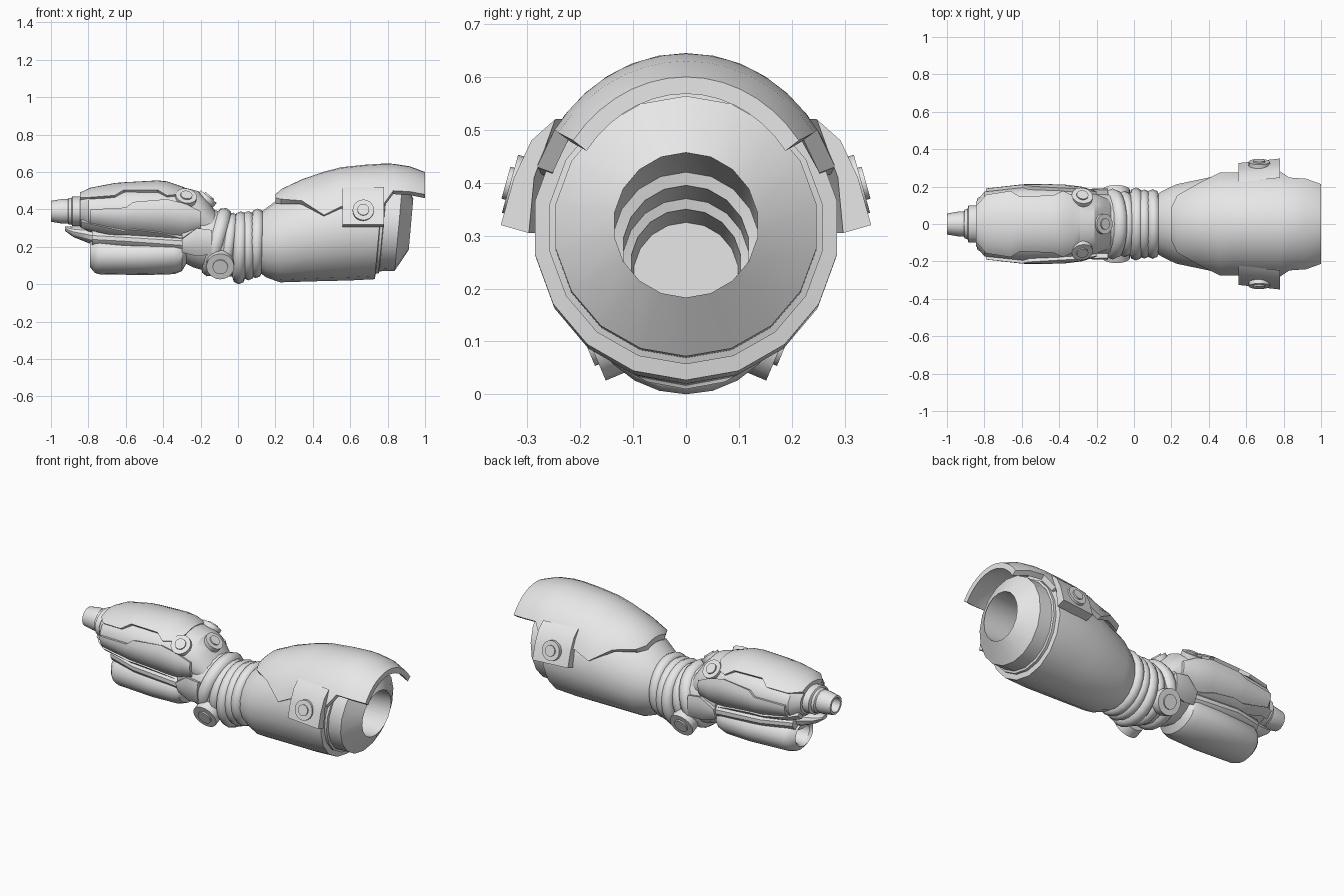
import bpy, bmesh, math
from mathutils import Vector

grey = bpy.data.materials.new("light_grey")
grey.diffuse_color = (0.8, 0.8, 0.8, 1)


def finish(ob, name, angle=30):
    ob.name = name
    ob.data.materials.append(grey)
    bpy.ops.object.select_all(action='DESELECT')
    ob.select_set(True)
    bpy.context.view_layer.objects.active = ob
    bpy.ops.object.shade_smooth_by_angle(angle=math.radians(angle))


def loft(name, loops, cap=True, angle=30):
    """Skin a list of closed loops with equal point counts."""
    bm = bmesh.new()
    rows = [[bm.verts.new(p) for p in lp] for lp in loops]
    n = len(rows[0])
    for a, b in zip(rows, rows[1:]):
        for i in range(n):
            j = (i + 1) % n
            bm.faces.new((a[i], a[j], b[j], b[i]))
    if cap:
        bm.faces.new(rows[0])
        bm.faces.new(rows[-1])
    bmesh.ops.recalc_face_normals(bm, faces=bm.faces[:])
    me = bpy.data.meshes.new(name)
    bm.to_mesh(me)
    bm.free()
    ob = bpy.data.objects.new(name, me)
    bpy.context.collection.objects.link(ob)
    finish(ob, name, angle)


def point(x, zc, ry, rz, t, lean=0):
    return (x + lean * rz * math.cos(t), ry * math.sin(t), zc + rz * math.cos(t))


def tube(name, stations, sides=18, lean=0):
    """Stations are x, centre z, half width, half height."""
    loft(name, [[point(*s, 2 * math.pi * i / sides, lean if s[0] > 0.5 else 0)
                 for i in range(sides)] for s in stations])


def shell(name, stations, thick, side=0, n=12):
    """Curved plate; stations are x, centre z, half width, half height, top z, low z.
    side 0 wraps over the top, +1 or -1 stays on one flank."""
    loops = []
    for x, zc, ry, rz, zt, zl in stations:
        ang = lambda z: math.acos(max(-1, min(1, (z - zc) / rz)))
        t1 = ang(zl)
        t0 = ang(zt) if side else -t1
        ts = [(t0 + (t1 - t0) * i / n) * (side or 1) for i in range(n + 1)]
        loops.append([point(x, zc, ry, rz, t) for t in ts] +
                     [point(x, zc, ry - thick, rz - thick, t) for t in reversed(ts)])
    loft(name, loops)


def disc(name, loc, normal, r, depth):
    """Round button with a raised smaller centre."""
    nrm = Vector(normal).normalized()
    for part, rad, d in ((name, r, depth), (name + "_centre", r * 0.55, depth + 0.008)):
        bpy.ops.mesh.primitive_cylinder_add(
            vertices=20, radius=rad, depth=d, location=Vector(loc) + nrm * (d - depth) / 2,
            rotation=nrm.to_track_quat('Z', 'Y').to_euler())
        finish(bpy.context.object, part)


# Rear sleeve with stepped rim, conical lip and open bore
tube("rear_sleeve", [
    (0.12, .22, .16, .16), (0.15, .222, .178, .185), (0.225, .235, .215, .225),
    (0.46, .285, .265, .268), (0.62, .305, .287, .285), (0.757, .315, .29, .288),
    (0.76, .315, .262, .258), (0.775, .315, .262, .258), (0.778, .315, .25, .246),
    (0.86, .318, .25, .246), (0.925, .32, .137, .137), (0.56, .30, .14, .14),
    (0.45, .28, .14, .14), (0.445, .275, .12, .12), (0.32, .25, .12, .12),
    (0.315, .245, .105, .105), (0.18, .225, .10, .10)], lean=0.09)

# Overhanging armour plate on the sleeve
shell("sleeve_armour", [
    (0.20, .24, .235, .24, 0, .462), (0.23, .25, .25, .258, 0, .455),
    (0.34, .27, .272, .29, 0, .447), (0.46, .29, .285, .312, 0, .37),
    (0.55, .30, .295, .325, 0, .415), (0.68, .305, .302, .334, 0, .42),
    (0.78, .31, .302, .335, 0, .43), (0.83, .31, .302, .334, 0, .50),
    (0.92, .30, .30, .33, 0, .495), (1.0, .29, .27, .31, 0, .48)], 0.032, n=14)

for s in (1, -1):
    # Flared side tabs with round studs
    section = [(.235, .52), (.28, .48), (.313, .41), (.338, .32), (.285, .305), (.275, .41)]
    loft("side_tab", [[(x, s * (y + w), z) for y, z in section]
                      for x, w in ((0.56, -.012), (0.78, .012))])
    disc("tab_stud", (0.67, s * .322, .395), (0, s, .28), .057, .022)

# Bellows: inner neck and fanned rings
tube("neck_core", [(-.30, .27, .15, .15), (-.24, .255, .165, .165), (-.1, .22, .168, .17),
                   (0, .2, .155, .165), (.15, .22, .15, .155)])
for x, z, r, tube_r, tilt in ((.10, .218, .152, .034, 2), (.055, .206, .152, .033, 0),
                              (.01, .195, .16, .035, 2), (-.05, .207, .145, .032, 8),
                              (-.115, .225, .148, .042, 16)):
    bpy.ops.mesh.primitive_torus_add(
        major_segments=24, minor_segments=8, major_radius=r, minor_radius=tube_r,
        location=(x, 0, z), rotation=(0, math.radians(90 + tilt), 0))
    finish(bpy.context.object, "bellows_ring", 60)

# Front upper body and nozzle
tube("upper_body", [
    (-.845, .39, .12, .085), (-.80, .39, .175, .115), (-.6, .39, .197, .142),
    (-.4, .385, .197, .155), (-.3, .37, .188, .15), (-.21, .365, .165, .132),
    (-.16, .33, .145, .115), (-.12, .29, .13, .10)])
tube("nozzle", [
    (-.83, .39, .10, .08), (-.885, .39, .10, .08), (-.89, .39, .08, .072),
    (-.905, .39, .078, .07), (-.91, .39, .066, .066), (-.94, .39, .066, .066),
    (-1.0, .39, .056, .056), (-1.0, .39, .042, .042), (-.95, .39, .038, .038)], 16)

# Top plate over the front body
shell("top_plate", [
    (-.845, .39, .145, .10, 0, .465), (-.79, .39, .195, .126, 0, .465),
    (-.66, .395, .212, .146, 0, .475), (-.61, .395, .215, .15, 0, .505),
    (-.43, .39, .215, .165, 0, .505), (-.38, .39, .21, .16, 0, .475),
    (-.33, .385, .20, .148, 0, .48), (-.29, .38, .19, .14, 0, .505)], 0.02)

for s in (1, -1):
    # Side panels and lower trim
    shell("side_panel", [
        (-.79, .39, .19, .125, .40, .32), (-.6, .39, .212, .15, .41, .285),
        (-.56, .39, .214, .155, .44, .28), (-.38, .385, .212, .165, .455, .265),
        (-.28, .375, .20, .155, .43, .26), (-.2, .36, .175, .14, .39, .29)], 0.02, s, 6)
    shell("lower_trim", [
        (-.84, .39, .155, .115, .335, .30), (-.78, .39, .20, .135, .32, .285),
        (-.62, .39, .218, .16, .285, .25), (-.55, .39, .22, .165, .29, .25),
        (-.42, .385, .22, .17, .275, .235), (-.3, .37, .205, .17, .245, .21),
        (-.22, .34, .185, .15, .27, .215)], 0.022, s, 5)
    # Cheek wedge beside the neck
    shell("neck_cheek", [
        (-.30, .27, .17, .165, .24, .17), (-.22, .255, .19, .18, .30, .15),
        (-.14, .235, .19, .185, .29, .16)], 0.03, s, 5)
    # Shoulder buttons and pivot discs
    disc("shoulder_button", (-.28, s * .135, .455), (.15, s * .7, .75), .057, .05)
    disc("pivot_disc", (-.095, s * .155, .105), (0, s, -.42), .074, .055)

disc("rear_button", (-.175, 0, .445), (.6, 0, .75), .054, .06)

# Lower barrel with recessed mouth and spout
tube("lower_barrel", [
    (-.70, .16, .06, .055), (-.775, .16, .07, .06), (-.79, .16, .085, .07),
    (-.765, .155, .115, .095), (-.74, .155, .13, .102), (-.5, .155, .15, .106),
    (-.34, .16, .15, .106), (-.30, .165, .14, .095), (-.27, .18, .11, .06)])
tube("underside_bridge", [(-.78, .25, .10, .06), (-.6, .24, .15, .06),
                          (-.3, .22, .15, .07), (-.22, .22, .13, .07)])
tube("spout", [(-.925, .297, .025, .012), (-.88, .28, .045, .028),
               (-.80, .265, .065, .045), (-.74, .25, .07, .05)], 12)
